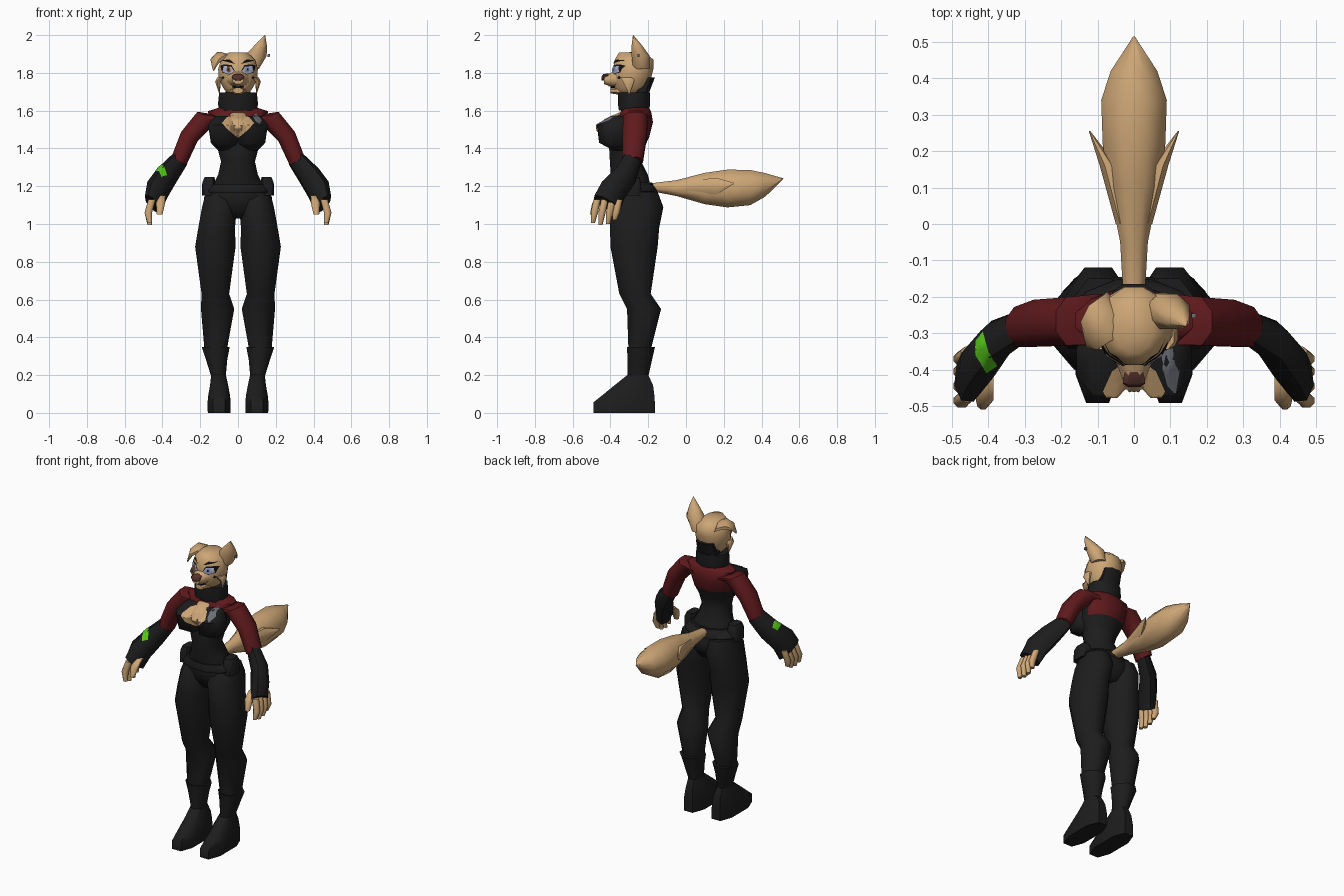
import bpy, bmesh, math
from mathutils import Vector
from mathutils.bvhtree import BVHTree

COLOURS = {
    "suit_black": (0.012, 0.012, 0.0125), "jacket_red": (0.115, 0.010, 0.012),
    "fur_tan": (0.610, 0.380, 0.180), "nose_brown": (0.090, 0.032, 0.026),
    "signal_green": (0.090, 0.560, 0.010), "badge_grey": (0.150, 0.160, 0.185),
    "ink_black": (0.005, 0.005, 0.006), "eye_white": (0.420, 0.450, 0.600),
    "iris_brown": (0.200, 0.070, 0.020), "iris_blue": (0.220, 0.300, 0.520),
}
MATS = {}
for key, c in COLOURS.items():
    MATS[key] = bpy.data.materials.new(key)
    MATS[key].diffuse_color = (*c, 1)

X, Y, Z = Vector((1, 0, 0)), Vector((0, 1, 0)), Vector((0, 0, 1))


def finish(name, bm, *mats):
    me = bpy.data.meshes.new(name)
    bm.to_mesh(me)
    bm.free()
    ob = bpy.data.objects.new(name, me)
    bpy.context.collection.objects.link(ob)
    for m in mats:
        me.materials.append(MATS[m])
    return ob


def loft(name, rings, mat, n=8, u=X, v=Y, mirror=False, e=1.0):
    """Skin rings (x, y, z, radius along u, radius along v); e < 1 is boxier."""
    bm = bmesh.new()
    u, v = Vector(u), Vector(v)
    top = math.cos(math.pi / n) ** e

    def p(t):
        return math.copysign(abs(t) ** e, t) / top

    for s in (1, -1) if mirror else (1,):
        loops = []
        for x, y, z, ru, rv in rings:
            loop = []
            for i in range(n):
                a = 2 * math.pi * (i + 0.5) / n
                q = Vector((x, y, z)) + u * ru * p(math.cos(a)) + v * rv * p(math.sin(a))
                loop.append(bm.verts.new((q.x * s, q.y, q.z)))
            loops.append(loop)
        for a, b in zip(loops, loops[1:]):
            for i in range(n):
                j = (i + 1) % n
                bm.faces.new((a[i], a[j], b[j], b[i]))
        bm.faces.new(loops[0])
        bm.faces.new(loops[-1])
    bmesh.ops.recalc_face_normals(bm, faces=bm.faces)
    return finish(name, bm, mat)


def decal(name, pts, mat, targets, axis="front", lift=0.004, cuts=3):
    """Thin painted plate projected onto target surfaces from front or top."""
    verts, faces = [], []
    for ob in targets:
        k = len(verts)
        verts += [w.co.copy() for w in ob.data.vertices]
        faces += [[k + i for i in f.vertices] for f in ob.data.polygons]
    tree = BVHTree.FromPolygons(verts, faces)
    d = Y if axis == "front" else -Z
    bm = bmesh.new()
    f = bm.faces.new([bm.verts.new((a, -2, b) if axis == "front" else (a, b, 3)) for a, b in pts])
    bmesh.ops.poke(bm, faces=[f])
    bmesh.ops.subdivide_edges(bm, edges=bm.edges[:], cuts=cuts, use_grid_fill=True)
    for w in bm.verts:
        hit = tree.ray_cast(w.co, d)[0] or tree.find_nearest(w.co)[0]
        w.co = hit - d * lift
    bm.normal_update()
    bmesh.ops.reverse_faces(bm, faces=[f for f in bm.faces if f.normal.dot(d) > 0])
    return finish(name, bm, mat)


# Torso: red short jacket is the upper band, lower at the back
torso = loft("torso", [(0, -.285, 1.19, .14, .10), (0, -.30, 1.26, .105, .098), (0, -.32, 1.33, .09, .083),
                       (0, -.315, 1.40, .108, .092), (0, -.295, 1.46, .13, .10), (0, -.27, 1.54, .145, .095),
                       (0, -.265, 1.597, .16, .08), (0, -.27, 1.62, .09, .07)], "suit_black", n=12)
torso.data.materials.append(MATS["jacket_red"])
for f in torso.data.polygons:
    if f.center.z > 1.545 or (f.center.y > -.26 and f.center.z > 1.45):
        f.material_index = 1
bust = loft("bust", [(.065, -.35, 1.39, .04, .035), (.074, -.38, 1.43, .070, .08),
                     (.078, -.378, 1.525, .080, .094), (.068, -.345, 1.572, .052, .04)], "suit_black", mirror=True)
chest = loft("chest", [(0, -.385, 1.46, .012, .02), (0, -.40, 1.51, .035, .057),
                       (0, -.375, 1.555, .045, .05), (0, -.325, 1.59, .04, .03)], "fur_tan")
decal("chest_opening", [(-.085, 1.535), (-.06, 1.565), (0, 1.585), (.06, 1.565), (.085, 1.535),
                        (.055, 1.50), (0, 1.455), (-.055, 1.50)], "fur_tan", [torso, bust, chest], lift=.006, cuts=7)
decal("chest_badge", [(.075, 1.575), (.10, 1.585), (.125, 1.55), (.115, 1.53), (.09, 1.545)],
      "badge_grey", [torso, bust], lift=.009)

# Neck collar with raised back
loft("collar", [(0, -.275, 1.60, .10, .08), (0, -.275, 1.635, .106, .085), (0, -.275, 1.695, .10, .085)],
     "suit_black", n=12)
loft("nape", [(0, -.245, 1.67, .068, .04), (0, -.212, 1.775, .06, .047)], "suit_black", e=.7)

# Pelvis, belt and pouches
loft("pelvis", [(0, -.28, 1.22, .135, .10), (0, -.265, 1.14, .18, .12), (0, -.26, 1.09, .17, .115),
                (0, -.26, 1.03, .05, .08)], "suit_black", n=12)
loft("belt", [(0, -.28, 1.165, .175, .125), (0, -.28, 1.175, .18, .128), (0, -.287, 1.21, .148, .11)],
     "suit_black", n=12)
loft("belt_pouch", [(.158, -.29, 1.15, .034, .052), (.155, -.29, 1.22, .034, .052),
                    (.15, -.29, 1.25, .026, .042)], "suit_black", mirror=True, e=.5)

# Legs, boot cuffs and feet
loft("leg", [(.095, -.25, 1.17, .075, .10), (.098, -.26, 1.09, .092, .14), (.113, -.272, .98, .097, .13),
             (.12, -.275, .88, .107, .125), (.12, -.27, .63, .073, .083), (.108, -.222, .55, .088, .09),
             (.118, -.245, .34, .06, .06), (.105, -.255, .19, .036, .05)], "suit_black", mirror=True)
loft("boot_cuff", [(.103, -.255, .19, .038, .055), (.113, -.245, .28, .056, .065),
                   (.118, -.238, .35, .074, .074)], "suit_black", mirror=True)
loft("boot_foot", [(.10, -.328, 0, .06, .163), (.10, -.328, .055, .061, .163), (.10, -.307, .09, .058, .14),
                   (.10, -.277, .145, .048, .103), (.103, -.255, .20, .039, .056)],
     "suit_black", mirror=True, e=.75)

# Arms: red sleeve, black glove, bare fingers
loft("sleeve", [(.085, -.262, 1.556, .05, .07), (.166, -.267, 1.566, .056, .066), (.258, -.272, 1.462, .05, .064),
                (.313, -.283, 1.333, .045, .055)], "jacket_red", u=(.87, 0, .5), mirror=True)
glove = loft("glove", [(.305, -.28, 1.345, .04, .048), (.378, -.32, 1.255, .054, .06), (.428, -.385, 1.18, .058, .07),
                       (.45, -.42, 1.105, .048, .076)],
             "suit_black", u=(.84, .1, .53), v=(-.1, .87, -.48), mirror=True)
for i, y in enumerate((-.485, -.445, -.405, -.37)):
    low = (1.005, .995, 1.0, 1.02)[i]
    loft("finger", [(.455, y + .015, 1.13, .02, .019), (.475, y, 1.06, .02, .019), (.467, y - .008, low, .012, .011)],
         "fur_tan", mirror=True)
loft("thumb", [(.405, -.43, 1.15, .02, .022), (.41, -.475, 1.11, .024, .022), (.415, -.495, 1.05, .015, .014)],
     "fur_tan", mirror=True)
decal("wrist_screen", [(-.435, -.32), (-.415, -.295), (-.40, -.35), (-.375, -.39), (-.405, -.41), (-.437, -.36)],
      "signal_green", [glove], axis="top")

# Tail with side tufts
loft("tail", [(0, -.19, 1.195, .03, .02), (0, -.05, 1.19, .038, .042), (0, .10, 1.188, .068, .083),
              (0, .22, 1.188, .086, .10), (0, .34, 1.193, .09, .093), (0, .42, 1.207, .064, .062),
              (0, .515, 1.24, .002, .002)], "fur_tan", v=Z)
loft("tail_tuft", [(.03, .0, 1.195, .02, .03), (.07, .16, 1.20, .024, .045), (.122, .255, 1.215, .002, .002)],
     "fur_tan", v=Z, mirror=True)

# Head, muzzle and jaw
skull = loft("head", [(0, -.29, 1.675, .045, .06), (0, -.29, 1.72, .078, .09), (0, -.285, 1.77, .102, .10),
                      (0, -.28, 1.82, .105, .107), (0, -.275, 1.87, .09, .102), (0, -.285, 1.907, .05, .07)],
             "fur_tan", n=12)
muzzle = loft("muzzle", [(0, -.34, 1.775, .07, .055), (0, -.39, 1.765, .045, .038), (0, -.435, 1.765, .028, .024)],
              "fur_tan", v=Z)
loft("nose", [(0, -.405, 1.785, .026, .013), (0, -.438, 1.777, .031, .017), (0, -.447, 1.77, .016, .01)],
     "nose_brown", v=Z)
loft("mouth", [(0, -.36, 1.728, .034, .010), (0, -.400, 1.727, .022, .008)], "ink_black", v=Z)
loft("teeth", [(0, -.39, 1.734, .022, .004), (0, -.41, 1.733, .014, .004)], "eye_white", v=Z)
loft("jaw", [(0, -.33, 1.705, .05, .025), (0, -.40, 1.706, .026, .014)], "fur_tan", v=Z)
loft("cheek_tuft", [(.08, -.31, 1.775, .03, .035), (.106, -.305, 1.755, .015, .03), (.098, -.30, 1.69, .002, .003)],
     "fur_tan", mirror=True)

# Ears: one upright, one folded over, and an ear stud
loft("upright_ear", [(.075, -.235, 1.82, .035, .045), (.094, -.24, 1.89, .058, .048),
                     (.12, -.26, 1.945, .033, .028), (.143, -.28, 2.0, .001, .001)], "fur_tan")
loft("folded_ear", [(-.045, -.245, 1.872, .065, .028), (-.092, -.27, 1.888, .058, .024),
                    (-.122, -.305, 1.865, .045, .018), (-.13, -.335, 1.815, .005, .005)],
     "fur_tan", u=(-.5, .85, 0), v=(-.3, -.3, .9))
loft("ear_stud", [(.162, -.252, 1.885, .006, .006), (.164, -.252, 1.90, .006, .006)], "badge_grey", n=4)

# Painted face details
face = [skull, muzzle]
for s, iris in ((-1, "iris_brown"), (1, "iris_blue")):
    def mark(name, pts, mat, lift):
        decal(name, [(s * a, b) for a, b in pts], mat, face, lift=lift)
    mark("eyelid", [(.018, 1.812), (.035, 1.842), (.075, 1.845), (.094, 1.838), (.084, 1.802), (.045, 1.792)],
         "ink_black", .003)
    mark("eye", [(.021, 1.810), (.037, 1.834), (.076, 1.836), (.083, 1.805), (.045, 1.794)], "eye_white", .005)
    mark("iris", [(.040, 1.806), (.040, 1.826), (.046, 1.833), (.058, 1.833), (.062, 1.812), (.052, 1.801)],
         iris, .007)
    mark("pupil", [(.047, 1.812), (.047, 1.823), (.055, 1.823), (.055, 1.812)], "ink_black", .009)
    mark("eyebrow", [(.016, 1.848), (.045, 1.872), (.088, 1.866), (.05, 1.856)], "ink_black", .004)
    mark("cheek_spot", [(.072, 1.775), (.08, 1.785), (.086, 1.775), (.079, 1.766)], "ink_black", .004)

# Soft shading with crisp edges on everything
for ob in bpy.data.objects:
    ob.select_set(True)
bpy.context.view_layer.objects.active = torso
bpy.ops.object.shade_smooth_by_angle(angle=math.radians(55))
